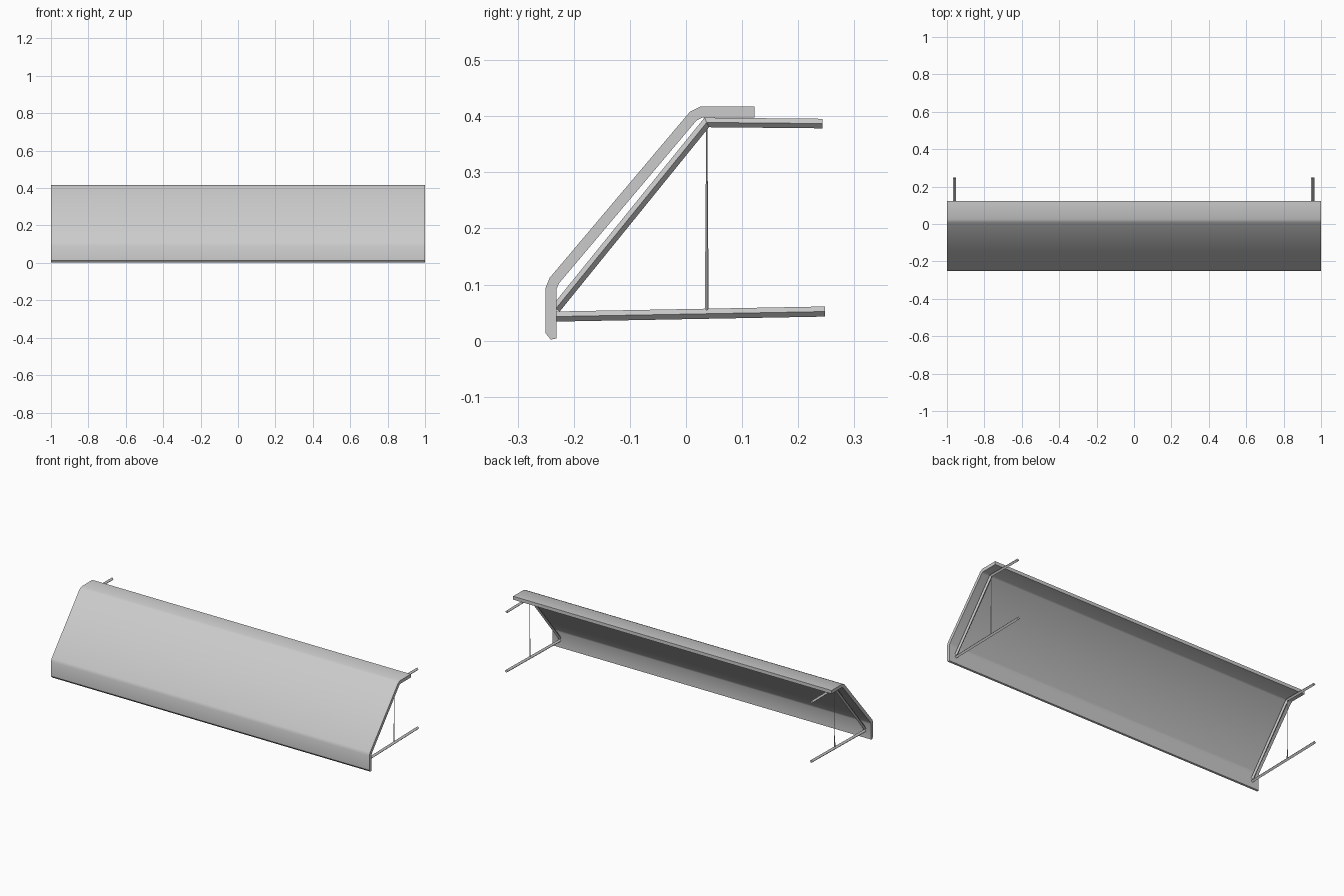
import bpy, bmesh
from mathutils import Vector

cube = bpy.data.objects.get("Cube")
if cube:
    bpy.data.objects.remove(cube)

grey = bpy.data.materials.new("light_grey")
grey.use_nodes = True
COLOUR = (0.6, 0.6, 0.6, 1)
grey.diffuse_color = COLOUR
grey.node_tree.nodes["Principled BSDF"].inputs["Base Color"].default_value = COLOUR


def offset(path, dist):
    """Shift a (y, z) polyline sideways with mitred corners."""
    pts = [Vector(p) for p in path]
    normals = []
    for a, b in zip(pts, pts[1:]):
        d = (b - a).normalized()
        normals.append(Vector((d.y, -d.x)))
    out = []
    for i, p in enumerate(pts):
        n0 = normals[max(i - 1, 0)]
        n1 = normals[min(i, len(normals) - 1)]
        out.append(p + (n0 + n1) * dist / (1 + n0.dot(n1)))
    return out


def loft(name, rings, smooth=False):
    """Skin a list of equal closed rings and cap both ends."""
    bm = bmesh.new()
    rows = [[bm.verts.new(p) for p in ring] for ring in rings]
    for a, b in zip(rows, rows[1:]):
        for i in range(len(a)):
            j = (i + 1) % len(a)
            bm.faces.new((a[i], a[j], b[j], b[i]))
    bm.faces.new(rows[0])
    bm.faces.new(rows[-1])
    bmesh.ops.recalc_face_normals(bm, faces=bm.faces)
    mesh = bpy.data.meshes.new(name)
    bm.to_mesh(mesh)
    bm.free()
    mesh.materials.append(grey)
    obj = bpy.data.objects.new(name, mesh)
    bpy.context.collection.objects.link(obj)
    if smooth:
        bpy.ops.object.select_all(action="DESELECT")
        obj.select_set(True)
        bpy.context.view_layer.objects.active = obj
        bpy.ops.object.shade_smooth_by_angle(angle=0.6)
    return obj


def bar(name, x, path, radius):
    """Diamond-section bar following a (y, z) path."""
    rings = []
    for lo, mid, hi in zip(offset(path, radius), path, offset(path, -radius)):
        rings.append([(x, *lo), (x + radius, *mid), (x, *hi), (x - radius, *mid)])
    return loft(name, rings)


# Canopy sheet: front lip, slope and flat top, with eased bends
outer = [(-0.25, 0.013), (-0.25, 0.095), (-0.243, 0.112),
         (0.007, 0.408), (0.025, 0.417), (0.122, 0.417)]
inner = offset(outer, 0.019)
lip = [(-0.231, 0.004), (-0.241, 0.002)]
profile = outer + [tuple(p) for p in reversed(inner)] + lip
loft("canopy", [[(x, y, z) for y, z in profile] for x in (-1, 1)], smooth=True)

# Support brackets at both ends
for side, x in (("left", 0.955), ("right", -0.96)):
    bar(side + "_upper_brace", x,
        [(-0.232, 0.057), (0.037, 0.389), (0.243, 0.387)], 0.0085)
    bar(side + "_lower_arm", x, [(-0.235, 0.043), (0.248, 0.052)], 0.009)
    # Thin upright, tapering towards the top
    rings = []
    for z, r in ((0.05, 0.0035), (0.388, 0.001)):
        rings.append([(x - r, 0.037, z), (x, 0.037 - r, z),
                      (x + r, 0.037, z), (x, 0.037 + r, z)])
    loft(side + "_upright", rings)
